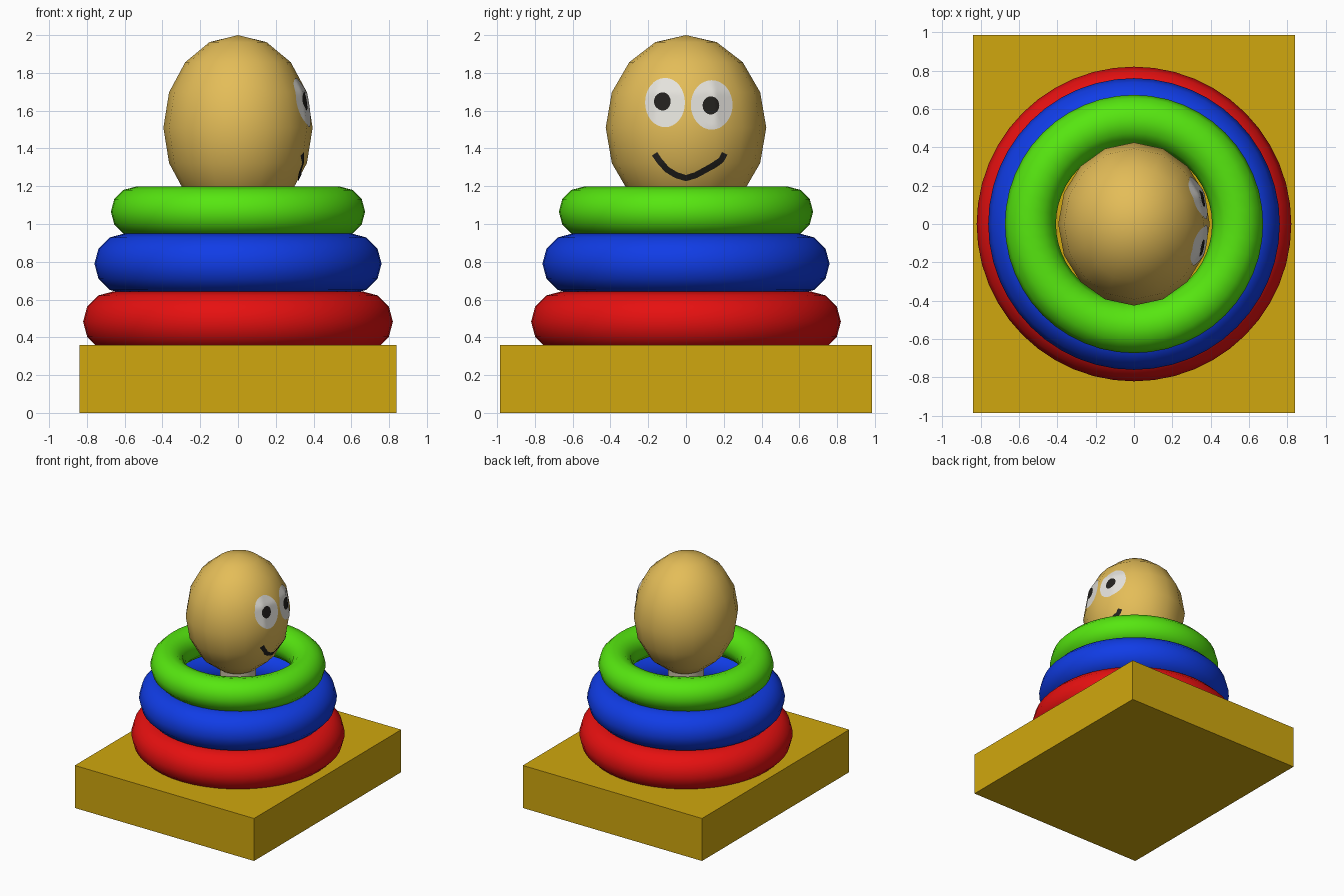
import bpy, bmesh, math
from mathutils import Vector
from mathutils.bvhtree import BVHTree

if "Cube" in bpy.data.objects:
    bpy.data.objects.remove(bpy.data.objects["Cube"])


def lin(c):
    c /= 255
    return c / 12.92 if c <= 0.04045 else ((c + 0.055) / 1.055) ** 2.4


def material(name, r, g, b):
    m = bpy.data.materials.new(name)
    m.diffuse_color = (lin(r), lin(g), lin(b), 1)
    m.use_nodes = True
    m.node_tree.nodes["Principled BSDF"].inputs["Base Color"].default_value = m.diffuse_color
    return m


GOLD = material("gold", 208, 167, 14)
RED = material("red", 230, 16, 16)
BLUE = material("blue", 16, 60, 230)
GREEN = material("green", 86, 230, 16)
TAN = material("tan", 228, 189, 88)
WHITE = material("white", 228, 226, 220)
BLACK = material("black", 35, 33, 30)
GREY = material("warm grey", 205, 195, 170)


def finish(name, mat, smooth=True):
    ob = bpy.context.object
    ob.name = name
    ob.data.materials.append(mat)
    bpy.ops.object.transform_apply(location=False, rotation=True, scale=True)
    if smooth:
        bpy.ops.object.shade_smooth()
    return ob


# Base block
bpy.ops.mesh.primitive_cube_add(size=1, location=(0, 0, 0.18))
bpy.context.object.scale = (1.68, 1.97, 0.36)
finish("base", GOLD, False)

# Stacked rings: name, colour, major radius, minor radius, height
for name, mat, major, minor, z in (("red_ring", RED, 0.66, 0.16, 0.483),
                                   ("blue_ring", BLUE, 0.60, 0.16, 0.79),
                                   ("green_ring", GREEN, 0.54, 0.133, 1.065)):
    bpy.ops.mesh.primitive_torus_add(major_segments=48, minor_segments=12, major_radius=major,
                                     minor_radius=minor, location=(0, 0, z))
    finish(name, mat)

# Centre post
bpy.ops.mesh.primitive_cylinder_add(vertices=24, radius=0.14, depth=0.75, location=(0, 0, 0.72))
finish("post", GREY)
bpy.ops.object.shade_smooth_by_angle(angle=math.radians(40))

# Egg-shaped head
bpy.ops.mesh.primitive_uv_sphere_add(segments=16, ring_count=8, radius=1, location=(0, 0, 1.51))
bpy.context.object.scale = (0.395, 0.425, 0.49)
head = finish("head", TAN)
hm = bmesh.new()
hm.from_mesh(head.data)
hm.transform(head.matrix_basis)
tree = BVHTree.FromBMesh(hm)


def on_head(y, z, lift):
    """Project a face point from +x onto the head."""
    hit, normal, _, _ = tree.ray_cast(Vector((2, y, z)), Vector((-1, 0, 0)))
    return hit + normal * lift


def plate(name, mat, rows, lift, closed):
    """Thin skin over a grid of (y, z) points."""
    bm = bmesh.new()
    grid = [[bm.verts.new(on_head(y, z, lift)) for y, z in row] for row in rows]
    for a, b in zip(grid, grid[1:]):
        n = len(a)
        for i in range(n if closed else n - 1):
            j = (i + 1) % n
            bm.faces.new((a[i], a[j], b[j], b[i]))
    if closed:
        bm.faces.new(grid[0])
    bmesh.ops.recalc_face_normals(bm, faces=bm.faces)
    if sum(f.normal.x for f in bm.faces) < 0:
        bmesh.ops.reverse_faces(bm, faces=bm.faces)
    for f in bm.faces:
        f.smooth = True
    me = bpy.data.meshes.new(name)
    bm.to_mesh(me)
    bm.free()
    me.materials.append(mat)
    bpy.context.collection.objects.link(bpy.data.objects.new(name, me))


def disc(name, mat, y, z, ry, rz, lift):
    rows = [[(y + ry * k / 8 * math.cos(t * math.tau / 32), z + rz * k / 8 * math.sin(t * math.tau / 32))
             for t in range(32)] for k in range(1, 9)]
    plate(name, mat, rows, lift, True)


# Eyes and pupils
disc("left_eye", WHITE, -0.11, 1.642, 0.105, 0.13, 0.003)
disc("right_eye", WHITE, 0.135, 1.63, 0.11, 0.13, 0.003)
disc("left_pupil", BLACK, -0.123, 1.648, 0.043, 0.048, 0.006)
disc("right_pupil", BLACK, 0.13, 1.627, 0.043, 0.048, 0.006)

# Smile stroke
path = [(-0.165, 1.372), (-0.14, 1.335), (-0.10, 1.29), (-0.05, 1.26), (0, 1.245),
        (0.05, 1.26), (0.10, 1.287), (0.15, 1.315), (0.185, 1.34), (0.203, 1.375)]
pts = [Vector(a).lerp(Vector(b), k / 4) for a, b in zip(path, path[1:]) for k in range(4)] + [Vector(path[-1])]
rows = []
for i, p in enumerate(pts):
    d = (pts[min(i + 2, len(pts) - 1)] - pts[max(i - 2, 0)]).normalized()
    side = Vector((-d.y, d.x)) * 0.016
    rows.append([tuple(p + side * s) for s in (-1, 0, 1)])
plate("smile", BLACK, rows, 0.004, False)
hm.free()
